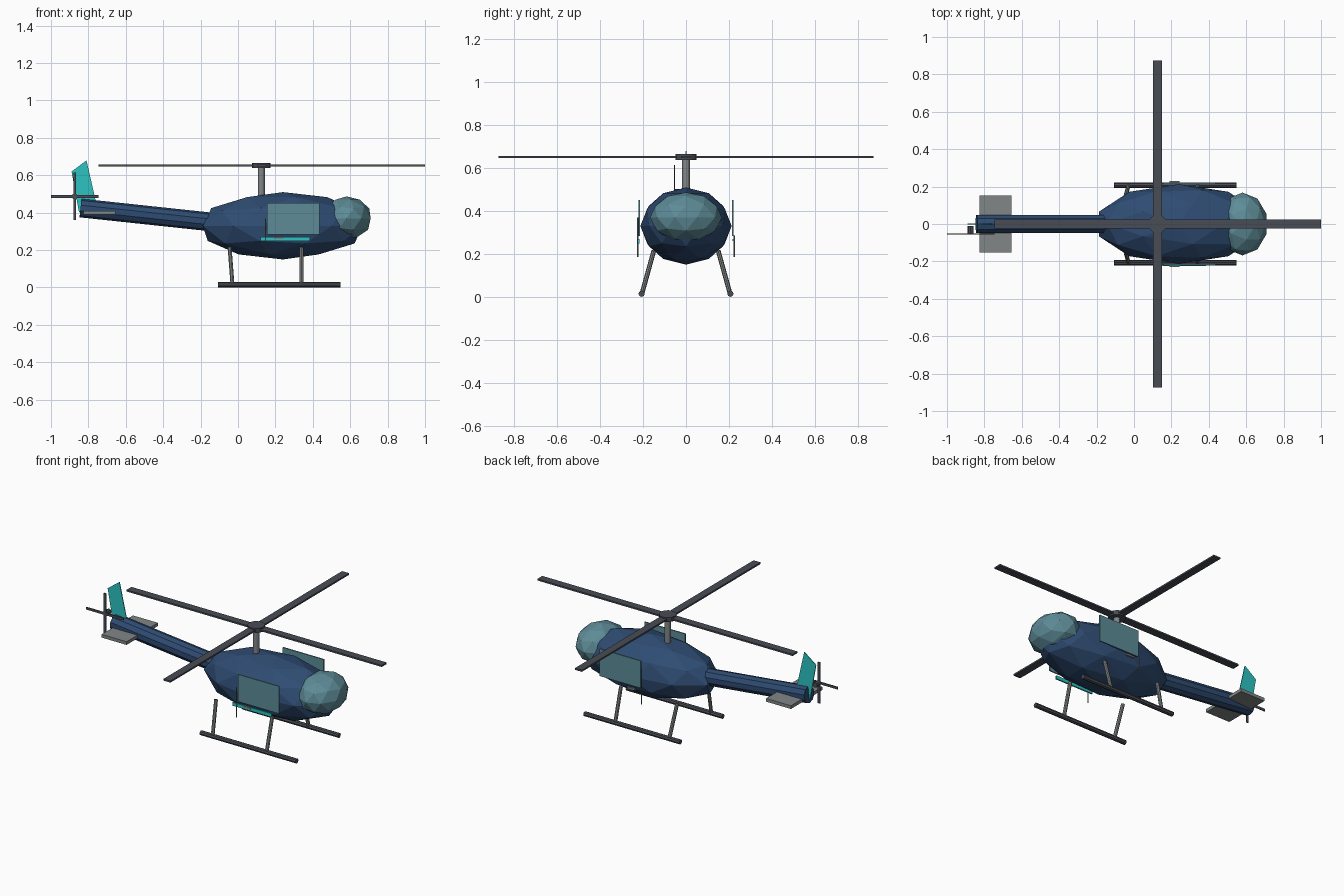
import bpy
import bmesh
from mathutils import Vector, Matrix

if "Cube" in bpy.data.objects:
    bpy.data.objects.remove(bpy.data.objects["Cube"])


def material(name, r, g, b):
    m = bpy.data.materials.new(name)
    m.use_nodes = True
    m.diffuse_color = (r, g, b, 1)
    m.node_tree.nodes["Principled BSDF"].inputs["Base Color"].default_value = (r, g, b, 1)
    return m


NAVY = material("navy_paint", 0.028, 0.072, 0.17)
GLASS = material("blue_glass", 0.11, 0.26, 0.31)
TURQUOISE = material("turquoise_paint", 0.025, 0.55, 0.54)
GREY = material("grey_metal", 0.22, 0.24, 0.24)
DARK = material("dark_metal", 0.065, 0.072, 0.09)


def finish(name, bm, mat):
    bmesh.ops.recalc_face_normals(bm, faces=bm.faces)
    mesh = bpy.data.meshes.new(name)
    bm.to_mesh(mesh)
    bm.free()
    mesh.materials.append(mat)
    obj = bpy.data.objects.new(name, mesh)
    bpy.context.scene.collection.objects.link(obj)
    return obj


def faceted_ball(name, centre, radii, mat):
    bm = bmesh.new()
    bmesh.ops.create_icosphere(bm, subdivisions=2, radius=1)
    bmesh.ops.transform(bm, matrix=Matrix.LocRotScale(Vector(centre), None, Vector(radii)), verts=bm.verts)
    return finish(name, bm, mat)


def box(name, centre, size, mat):
    bm = bmesh.new()
    bmesh.ops.create_cube(bm, size=1)
    bmesh.ops.transform(bm, matrix=Matrix.LocRotScale(Vector(centre), None, Vector(size)), verts=bm.verts)
    return finish(name, bm, mat)


def rod(name, start, end, radius, mat, sides=8):
    a, b = Vector(start), Vector(end)
    bm = bmesh.new()
    bmesh.ops.create_cone(bm, cap_ends=True, segments=sides, radius1=radius, radius2=radius, depth=(b - a).length)
    turn = (b - a).to_track_quat("Z", "Y")
    bmesh.ops.transform(bm, matrix=Matrix.LocRotScale((a + b) / 2, turn, None), verts=bm.verts)
    return finish(name, bm, mat)


def plate(name, outline, thickness, mat):
    # Upright plate from an x-z outline
    bm = bmesh.new()
    face = bm.faces.new([bm.verts.new((x, -thickness / 2, z)) for x, z in outline])
    moved = bmesh.ops.extrude_face_region(bm, geom=[face])["geom"]
    verts = [v for v in moved if isinstance(v, bmesh.types.BMVert)]
    bmesh.ops.translate(bm, verts=verts, vec=(0, thickness, 0))
    return finish(name, bm, mat)


# Body
faceted_ball("fuselage", (0.24, 0, 0.33), (0.45, 0.213, 0.18), NAVY)
faceted_ball("canopy", (0.58, 0, 0.37), (0.136, 0.168, 0.117), GLASS)

# Tail
rod("tail_boom", (-0.842, 0, 0.425), (-0.12, 0, 0.348), 0.05, NAVY, 10)
plate("tail_fin", [(-0.89, 0.62), (-0.81, 0.68), (-0.76, 0.46), (-0.85, 0.4)], 0.005, TURQUOISE)
box("stabilizer", (-0.74, 0, 0.4), (0.17, 0.306, 0.02), GREY)
rod("tail_rotor_hub", (-0.873, -0.012, 0.487), (-0.873, -0.052, 0.487), 0.016, DARK)
box("tail_rotor_blade_long", (-0.873, -0.053, 0.487), (0.254, 0.005, 0.015), DARK)
box("tail_rotor_blade_upright", (-0.873, -0.053, 0.487), (0.015, 0.005, 0.254), DARK)

# Main rotor
rod("rotor_mast", (0.125, 0, 0.46), (0.125, 0, 0.65), 0.019, GREY, 12)
rod("rotor_hub", (0.125, 0, 0.638), (0.125, 0, 0.665), 0.05, DARK, 12)
box("rotor_blade_lengthwise", (0.127, 0, 0.652), (1.746, 0.048, 0.01), DARK)
box("rotor_blade_crosswise", (0.125, 0, 0.652), (0.048, 1.746, 0.01), DARK)

# Landing gear, doors and fittings on both sides
for side, s in (("near", -1), ("far", 1)):
    rod(f"skid_{side}", (-0.108, s * 0.207, 0.0145), (0.548, s * 0.207, 0.0145), 0.0145, DARK)
    rod(f"rear_strut_{side}", (-0.045, s * 0.15, 0.215), (-0.03, s * 0.204, 0.02), 0.011, GREY)
    rod(f"front_strut_{side}", (0.34, s * 0.15, 0.215), (0.34, s * 0.204, 0.02), 0.011, GREY)
    box(f"door_{side}", (0.295, s * 0.218, 0.367), (0.28, 0.008, 0.168), GLASS)
    box(f"door_handle_{side}", (0.217, s * 0.223, 0.265), (0.052, 0.012, 0.011), GREY)
    top = 0.37 if s < 0 else 0.285
    rod(f"antenna_{side}", (0.147, s * 0.225, 0.185), (0.147, s * 0.225, top), 0.003, GREY, 6)

box("side_stripe", (0.253, -0.221, 0.26), (0.265, 0.009, 0.021), TURQUOISE)
